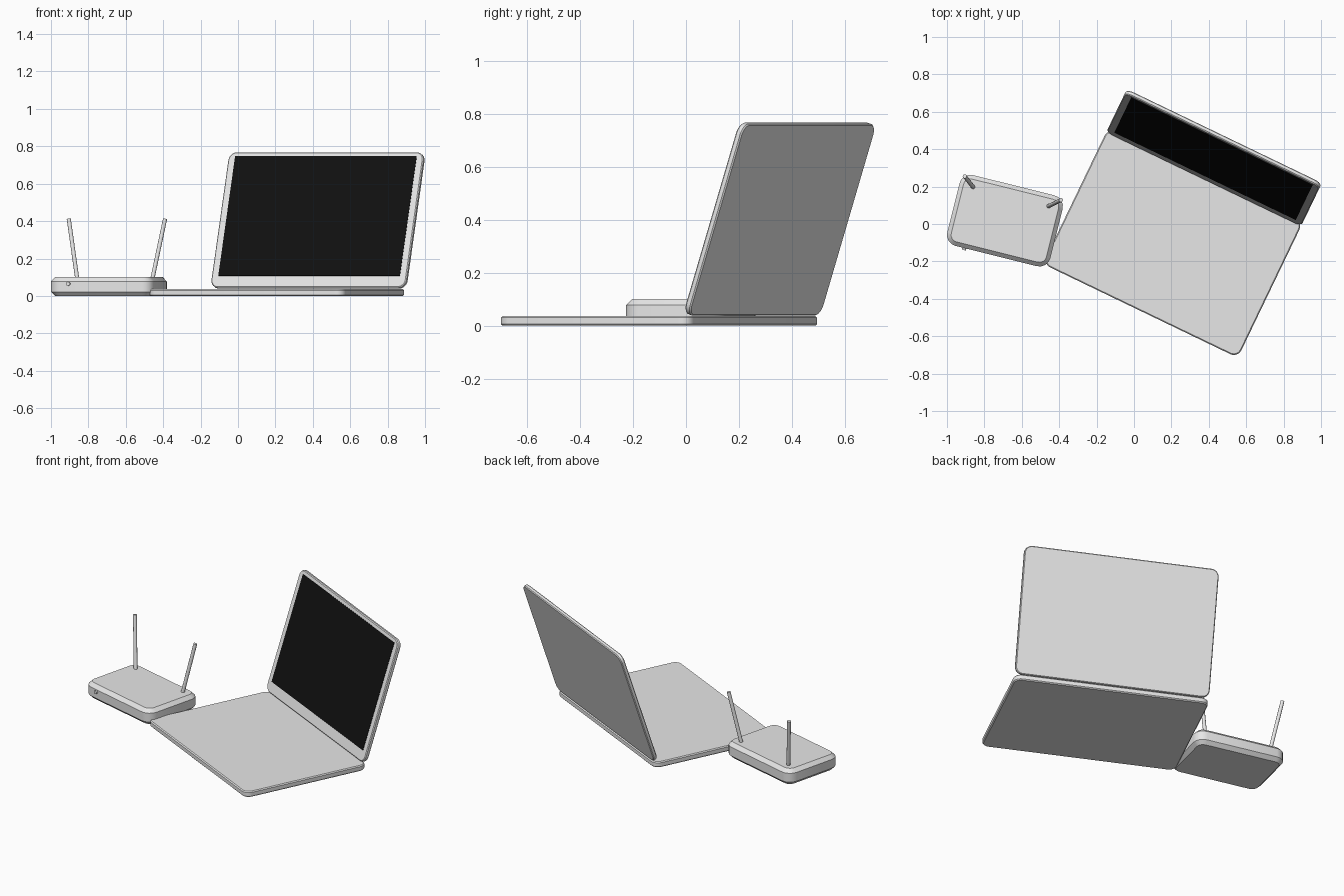
import bpy, bmesh, math
from mathutils import Matrix, Vector

if "Cube" in bpy.data.objects:
    bpy.data.objects.remove(bpy.data.objects["Cube"])


def material(name, value):
    m = bpy.data.materials.new(name)
    m.diffuse_color = (value, value, value, 1)
    m.use_nodes = True
    m.node_tree.nodes["Principled BSDF"].inputs["Base Color"].default_value = m.diffuse_color
    return m


GREY = material("light grey", 0.8)
BLACK = material("screen black", 0.005)


def finish(bm, name, mat, matrix):
    bmesh.ops.recalc_face_normals(bm, faces=bm.faces)
    me = bpy.data.meshes.new(name)
    bm.to_mesh(me)
    bm.free()
    me.materials.append(mat)
    ob = bpy.data.objects.new(name, me)
    bpy.context.collection.objects.link(ob)
    ob.matrix_world = matrix
    bpy.context.view_layer.objects.active = ob
    ob.select_set(True)
    bpy.ops.object.shade_smooth_by_angle(angle=math.radians(30))
    ob.select_set(False)
    return ob


def rounded_slab(name, w, d, h, radius, chamfer, matrix, mat=GREY, segs=6):
    """Slab with rounded corners and chamfered rims, its base centred on the origin."""
    bm = bmesh.new()
    rings = [(0, chamfer), (chamfer, 0), (h - chamfer, 0), (h, chamfer)]
    loops = []
    for z, inset in rings:
        loop = []
        for k, (sx, sy) in enumerate([(1, 1), (-1, 1), (-1, -1), (1, -1)]):
            for i in range(segs + 1):
                a = math.radians(90 * (k + i / segs))
                r = radius - inset
                loop.append(bm.verts.new((sx * (w / 2 - radius) + r * math.cos(a),
                                          sy * (d / 2 - radius) + r * math.sin(a), z)))
        loops.append(loop)
    n = len(loops[0])
    for a, b in zip(loops, loops[1:]):
        for i in range(n):
            j = (i + 1) % n
            bm.faces.new((a[i], a[j], b[j], b[i]))
    bm.faces.new(loops[0])
    bm.faces.new(loops[-1])
    return finish(bm, name, mat, matrix)


def rod(name, start, end, radius):
    start, end = Vector(start), Vector(end)
    bm = bmesh.new()
    bmesh.ops.create_cone(bm, cap_ends=True, segments=16, radius1=radius,
                          radius2=radius, depth=(end - start).length)
    turn = (end - start).to_track_quat('Z', 'Y').to_matrix().to_4x4()
    return finish(bm, name, GREY, Matrix.Translation((start + end) / 2) @ turn)


# Laptop base
W, D, H, THICK = 1.157, 0.804, 0.762, 0.025
laptop = Matrix.Translation((0.208, -0.102, 0)) @ Matrix.Rotation(math.radians(-25.7), 4, 'Z')
rounded_slab("laptop_base", W, D, 0.036, 0.045, 0.006, laptop)

# Lid leaning back from the rear edge
lid = (laptop @ Matrix.Translation((0, D / 2 - 0.001, 0.037))
       @ Matrix.Rotation(math.radians(72), 4, 'X') @ Matrix.Translation((0, H / 2, 0)))
rounded_slab("laptop_lid", W, H, THICK, 0.045, 0.005, lid)

# Screen plate, with a deeper bezel at the bottom
low, high, side = 0.066, 0.738, 0.04
bm = bmesh.new()
bmesh.ops.create_cube(bm, size=1, matrix=Matrix.Diagonal((W - 2 * side, high - low, 0.004, 1)))
finish(bm, "screen", BLACK,
       lid @ Matrix.Translation((0, (low + high) / 2 - H / 2, THICK)))

# Router body
router = Matrix.Translation((-0.69, 0.018, 0)) @ Matrix.Rotation(math.radians(-14), 4, 'Z')
rounded_slab("router_body", 0.568, 0.39, 0.1, 0.06, 0.022, router, segs=4)

# Antennas
rod("left_antenna", (-0.858, 0.195, 0.08), (-0.905, 0.255, 0.412), 0.011)
rod("right_antenna", (-0.46, 0.094, 0.08), (-0.39, 0.128, 0.412), 0.011)

# Front button
rod("router_button", router @ Vector((-0.175, -0.18, 0.065)),
    router @ Vector((-0.175, -0.206, 0.065)), 0.011)
